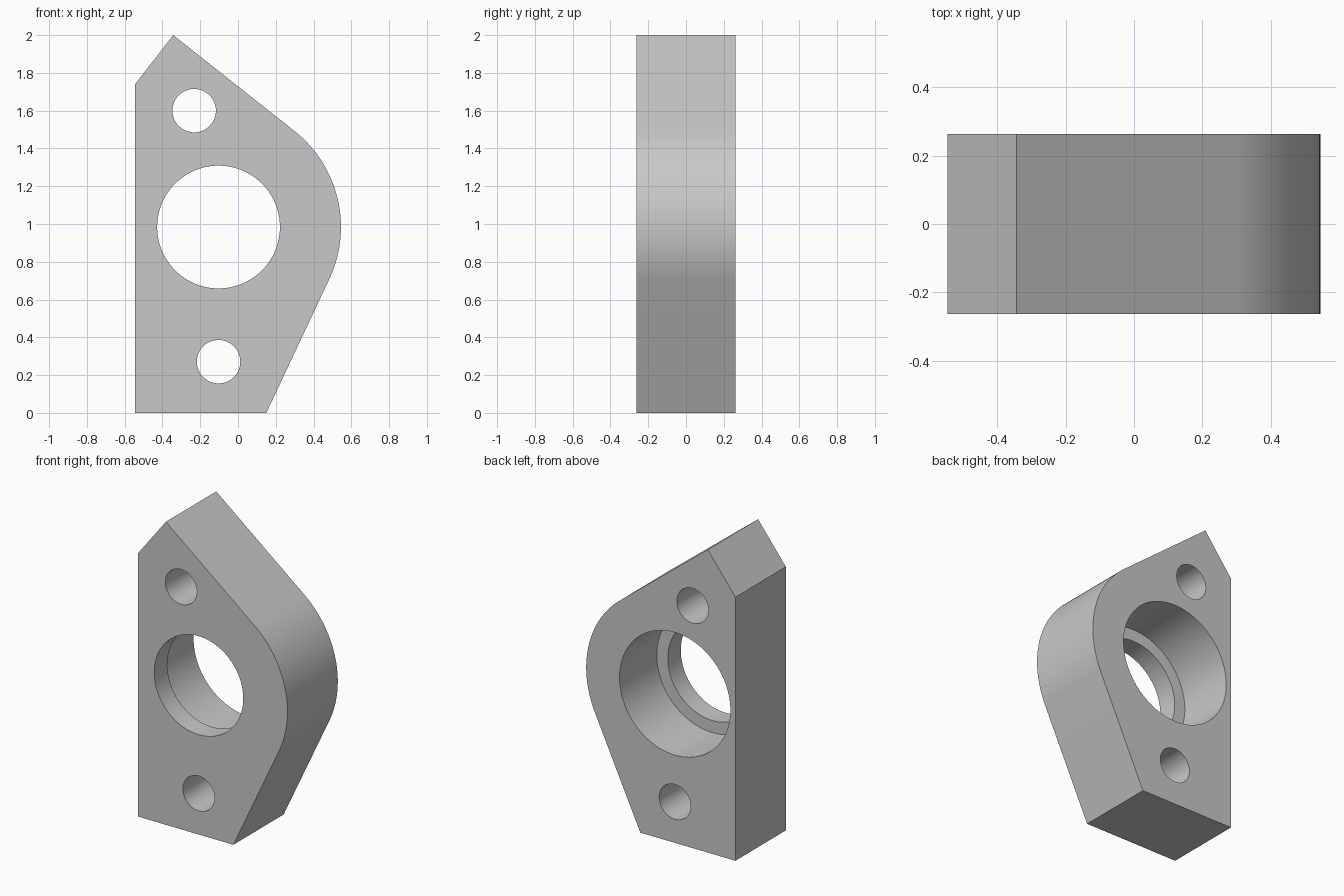
import bpy
import bmesh
from math import acos, atan2, cos, sin, hypot, radians
from mathutils import Matrix

cube = bpy.data.objects.get("Cube")
if cube:
    bpy.data.objects.remove(cube, do_unlink=True)

HALF = 0.2625                 # half thickness
CX, CZ = -0.103, 0.984        # main bore centre
ROUND = 0.648                 # rounded side radius
STEP_Y = -0.127               # shoulder between the two bore diameters

grey = bpy.data.materials.new("plain grey")
grey.diffuse_color = (0.58, 0.58, 0.58, 1)
grey.use_nodes = True
grey.node_tree.nodes["Principled BSDF"].inputs["Base Color"].default_value = (0.58, 0.58, 0.58, 1)


def make_object(name, bm):
    mesh = bpy.data.meshes.new(name)
    bmesh.ops.recalc_face_normals(bm, faces=bm.faces)
    bm.to_mesh(mesh)
    bm.free()
    mesh.materials.append(grey)
    obj = bpy.data.objects.new(name, mesh)
    bpy.context.collection.objects.link(obj)
    return obj


def tangent_angle(x, z, side):
    """Angle on the rounded side where the line from a corner touches it."""
    dx, dz = x - CX, z - CZ
    return atan2(dz, dx) + side * acos(ROUND / hypot(dx, dz))


# Plate outline: straight edges joined by a tangent arc
bottom_corner, peak = (0.15, 0), (-0.343, 2)
start = tangent_angle(*bottom_corner, 1)
end = tangent_angle(*peak, -1)
steps = 40
arc = [start + (end - start) * i / steps for i in range(steps + 1)]
outline = [(-0.545, 0), bottom_corner]
outline += [(CX + ROUND * cos(a), CZ + ROUND * sin(a)) for a in arc]
outline += [peak, (-0.545, 1.74)]

bm = bmesh.new()
face = bm.faces.new([bm.verts.new((x, -HALF, z)) for x, z in outline])
extruded = bmesh.ops.extrude_face_region(bm, geom=[face])["geom"]
bmesh.ops.translate(bm, vec=(0, 2 * HALF, 0),
                    verts=[v for v in extruded if isinstance(v, bmesh.types.BMVert)])
plate = make_object("flange_plate", bm)


def drill(name, x, z, radius, y0=-0.4, y1=0.4, sides=64):
    """Cut a round hole along y between y0 and y1."""
    bm = bmesh.new()
    place = Matrix.Translation((x, (y0 + y1) / 2, z)) @ Matrix.Rotation(radians(90), 4, "X")
    bmesh.ops.create_cone(bm, cap_ends=True, segments=sides, radius1=radius,
                          radius2=radius, depth=y1 - y0, matrix=place)
    cutter = make_object(name, bm)
    cutter.hide_render = True
    mod = plate.modifiers.new(name, "BOOLEAN")
    mod.operation = "DIFFERENCE"
    mod.solver = "EXACT"
    mod.object = cutter
    bpy.ops.object.modifier_apply(modifier=name)
    bpy.data.objects.remove(cutter, do_unlink=True)


bpy.ops.object.select_all(action="DESELECT")
plate.select_set(True)
bpy.context.view_layer.objects.active = plate

# Stepped main bore and two bolt holes
drill("main_bore", CX, CZ, 0.325, sides=96)
drill("rear_counterbore", CX, CZ, 0.405, y0=STEP_Y, sides=96)
drill("upper_bolt_hole", -0.232, 1.6, 0.115)
drill("lower_bolt_hole", CX, 0.271, 0.115)

bpy.ops.object.shade_smooth_by_angle(angle=radians(20))
